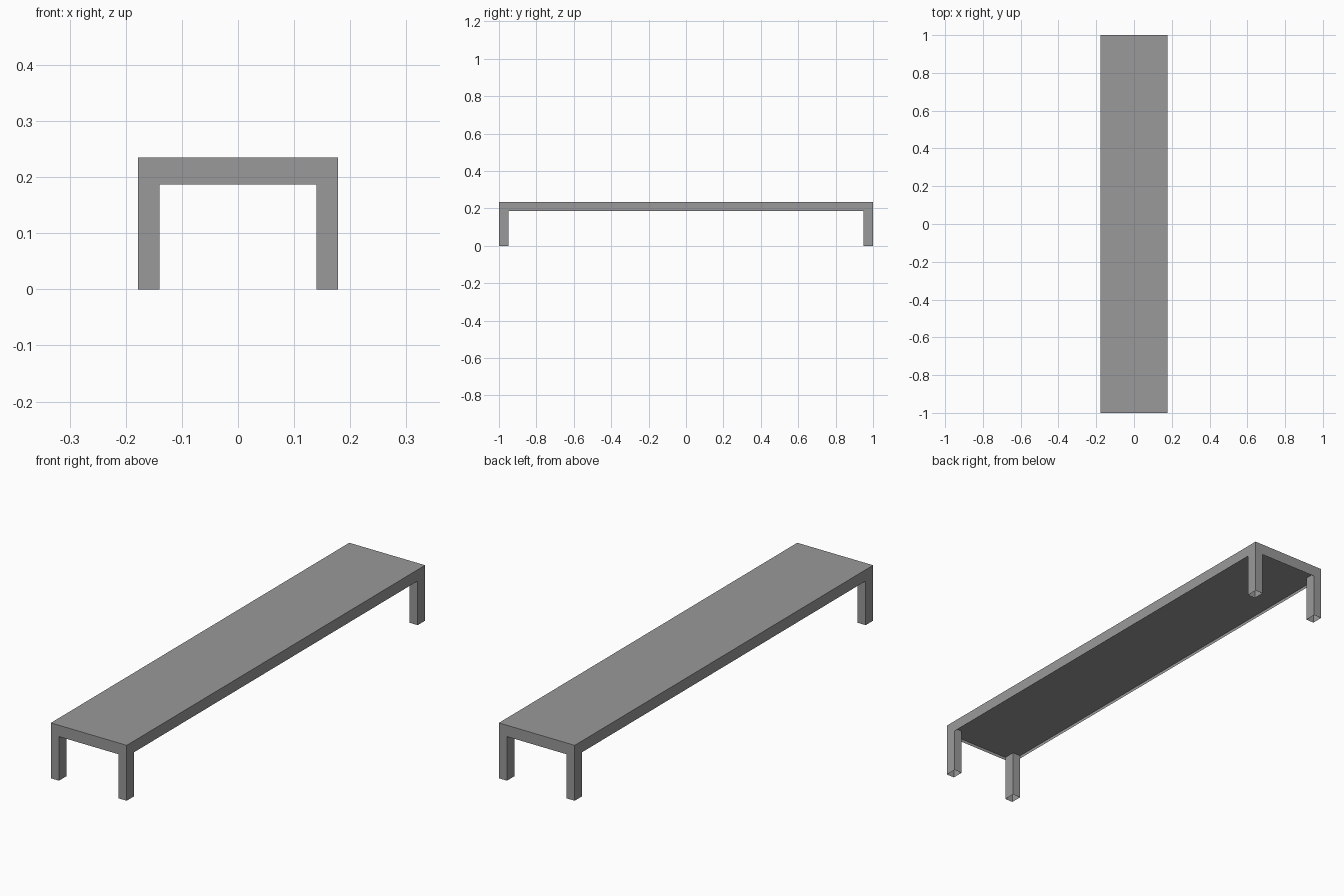
import bpy
import bmesh
from mathutils import Vector

if "Cube" in bpy.data.objects:
    bpy.data.objects.remove(bpy.data.objects["Cube"], do_unlink=True)

HALF_X, HALF_Y, TOP = 0.178, 1.0, 0.235
APRON_BOTTOM, UNDERSIDE = 0.187, 0.2
LEG_X, LEG_Y = 0.038, 0.05

grey = bpy.data.materials.new("mid_grey")
grey.use_nodes = True
grey.diffuse_color = (0.32, 0.32, 0.32, 1)
grey.node_tree.nodes["Principled BSDF"].inputs["Base Color"].default_value = grey.diffuse_color


def shell(name, low, high, keep):
    """Box between two corners, keeping only faces whose normal passes the rule."""
    low, high = Vector(low), Vector(high)
    bm = bmesh.new()
    bmesh.ops.create_cube(bm, size=1)
    bmesh.ops.scale(bm, vec=high - low, verts=bm.verts)
    bmesh.ops.translate(bm, vec=(low + high) / 2, verts=bm.verts)
    bm.normal_update()
    unwanted = [f for f in bm.faces if not keep(f.normal)]
    bmesh.ops.delete(bm, geom=unwanted, context='FACES')
    mesh = bpy.data.meshes.new(name)
    bm.to_mesh(mesh)
    bm.free()
    mesh.materials.append(grey)
    obj = bpy.data.objects.new(name, mesh)
    bpy.context.collection.objects.link(obj)
    return obj


# Table top with its apron, open below
shell("table_top", (-HALF_X, -HALF_Y, APRON_BOTTOM), (HALF_X, HALF_Y, TOP),
      lambda n: n.z > -0.5)

# Slightly recessed underside panel
shell("underside_panel", (-HALF_X, -HALF_Y, UNDERSIDE), (HALF_X, HALF_Y, TOP),
      lambda n: n.z < -0.5)

# Four hollow legs, open at the floor
for side, sx in (("right", -1), ("left", 1)):
    for end, sy in (("front", -1), ("back", 1)):
        xs = sorted((sx * HALF_X, sx * (HALF_X - LEG_X)))
        ys = sorted((sy * HALF_Y, sy * (HALF_Y - LEG_Y)))
        shell(f"{end}_{side}_leg", (xs[0], ys[0], 0), (xs[1], ys[1], UNDERSIDE),
              lambda n: abs(n.z) < 0.5)
